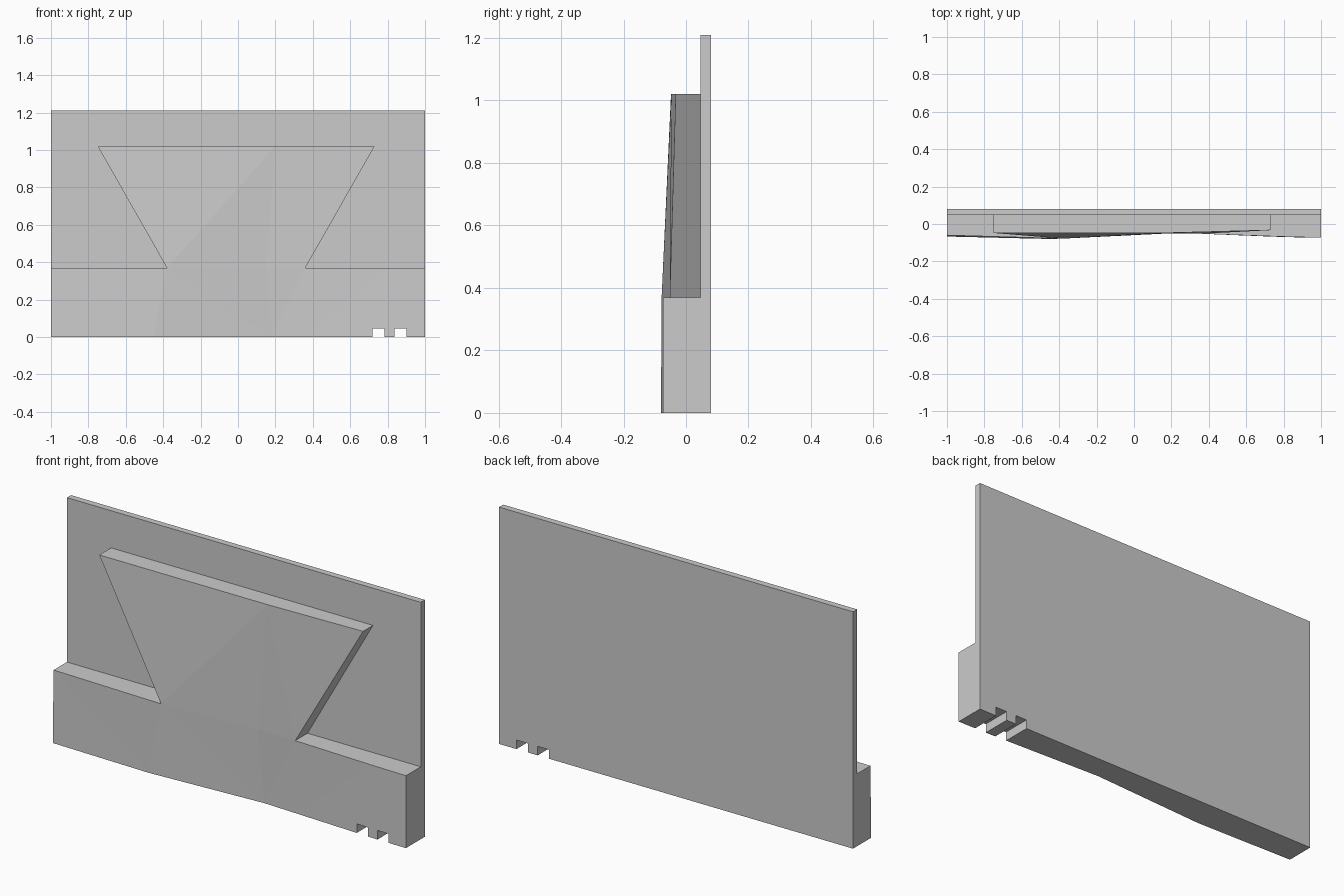
import bpy, bmesh

if "Cube" in bpy.data.objects:
    bpy.data.objects.remove(bpy.data.objects["Cube"])

grey = bpy.data.materials.new("plain grey")
grey.use_nodes = True
colour = (0.6, 0.6, 0.6, 1)
grey.diffuse_color = colour
grey.node_tree.nodes["Principled BSDF"].inputs["Base Color"].default_value = colour

BACK, FACE = 0.08, 0.047      # back and front of the wall panel
LEDGE, CREST, TOP = 0.37, 1.02, 1.21


def loft(name, low, high, z0, z1, back):
    """Solid with a bent front, between a low and a high row of (x, y) points."""
    bm = bmesh.new()
    rows = []
    for pts, z in ((low, z0), (high, z1)):
        ring = pts + [(pts[-1][0], back), (pts[0][0], back)]
        rows.append([bm.verts.new((x, y, z)) for x, y in ring])
    a, b = rows
    bm.faces.new(a[::-1])
    bm.faces.new(b)
    n = len(a)
    for i in range(n):
        j = (i + 1) % n
        bm.faces.new((a[i], a[j], b[j], b[i]))
    # split the warped front quads into flat facets
    warped = [f for f in bm.faces if len(f.verts) == 4 and abs(f.normal.z) < 0.5]
    bmesh.ops.triangulate(bm, faces=warped)
    bmesh.ops.recalc_face_normals(bm, faces=bm.faces)
    mesh = bpy.data.meshes.new(name)
    bm.to_mesh(mesh)
    bm.free()
    mesh.materials.append(grey)
    ob = bpy.data.objects.new(name, mesh)
    bpy.context.collection.objects.link(ob)
    return ob


def combine(target, other, operation):
    mod = target.modifiers.new(operation, 'BOOLEAN')
    mod.operation, mod.solver, mod.object = operation, 'EXACT', other
    bpy.context.view_layer.objects.active = target
    bpy.ops.object.modifier_apply(modifier=mod.name)
    bpy.data.objects.remove(other)


# Upright panel
edge = [(-1, FACE), (1, FACE)]
panel = loft("wall_panel", edge, edge, 0, TOP, BACK)

# Thick foot with an uneven front
seam = [(-0.38, -0.078), (0.15, -0.052), (0.36, -0.052)]
foot_low = [(-1, -0.067), (-0.45, -0.08), (0.18, -0.045),
            (0.36, -0.052), (0.8, -0.07), (1, -0.073)]
foot_high = [(-1, -0.06)] + seam + [(0.8, -0.068), (1, -0.073)]
foot = loft("foot", foot_low, foot_high, 0, LEDGE, BACK)

# Raised flared plate above the foot
flare_high = [(-0.75, -0.048), (0.2, -0.047), (0.73, -0.033)]
flare = loft("flared_plate", seam, flare_high, LEDGE, CREST, 0.06)

combine(panel, foot, 'UNION')
combine(panel, flare, 'UNION')

# Two square slots through the bottom edge
for x in (0.75, 0.87):
    row = [(x - 0.032, -0.2), (x + 0.032, -0.2)]
    combine(panel, loft("slot_cutter", row, row, -0.1, 0.046, 0.2), 'DIFFERENCE')
